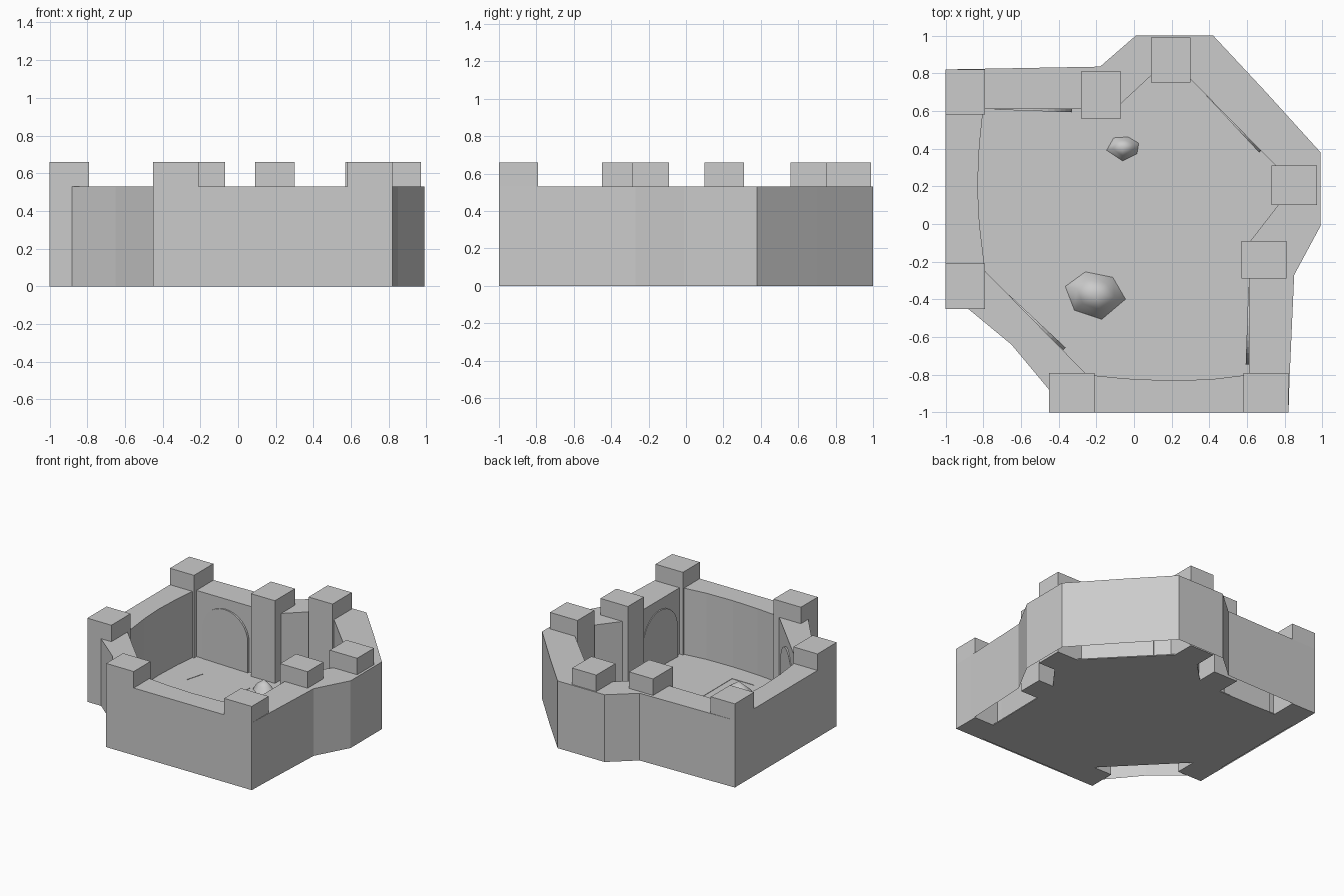
import bpy, bmesh, math
from mathutils import Matrix, Vector

old = bpy.data.objects.get("Cube")
if old:
    bpy.data.objects.remove(old, do_unlink=True)

stone = bpy.data.materials.new("grey_stone")
stone.use_nodes = True
GREY = (0.6, 0.6, 0.6, 1)
stone.diffuse_color = GREY
stone.node_tree.nodes["Principled BSDF"].inputs["Base Color"].default_value = GREY

WALL, TOWER, FLOOR = 0.53, 0.66, 0.008


def finish(name, bm, fix=True):
    if fix:
        bmesh.ops.recalc_face_normals(bm, faces=bm.faces)
    mesh = bpy.data.meshes.new(name)
    bm.to_mesh(mesh)
    bm.free()
    mesh.materials.append(stone)
    ob = bpy.data.objects.new(name, mesh)
    bpy.context.collection.objects.link(ob)
    return ob


def slab(name, outline, z0, z1):
    """Closed prism over a flat outline."""
    bm = bmesh.new()
    face = bm.faces.new([bm.verts.new((x, y, z0)) for x, y in outline])
    ext = bmesh.ops.extrude_face_region(bm, geom=[face])["geom"]
    tops = [v for v in ext if isinstance(v, bmesh.types.BMVert)]
    bmesh.ops.translate(bm, verts=tops, vec=(0, 0, z1 - z0))
    return finish(name, bm)


def wall(name, outer, inner):
    """Open-bottomed wall: outer skin, inner skin and a flat top."""
    bm = bmesh.new()
    rows = []
    for chain in (outer, inner):
        low = [bm.verts.new((x, y, 0)) for x, y in chain]
        high = [bm.verts.new((x, y, WALL)) for x, y in chain]
        for i in range(len(chain) - 1):
            bm.faces.new((low[i], low[i + 1], high[i + 1], high[i]))
        rows.append(high)
    bm.faces.new(rows[0] + rows[1][::-1])
    return finish(name, bm)


# Walls, clockwise from the north-west corner
wall("back_wall", [(-1, .82), (-.18, .835)], [(-.8, .61), (-.1, .61)])
wall("back_bay_wall", [(-.18, .835), (.01, 1), (.2, 1)], [(-.1, .61), (.19, .88)])
wall("back_left_wall", [(.2, 1), (.42, 1), (.7, .7), (.99, .38), (.99, .2)],
     [(.19, .88), (.85, .21)])
wall("left_bay_wall", [(.99, .2), (.99, -.01), (.85, -.27)], [(.85, .21), (.61, -.1)])
wall("left_wall", [(.85, -.27), (.825, -.83), (.82, -1)], [(.61, -.1), (.61, -.8)])
wall("front_wall", [(.82, -1), (-.45, -1)],
     [(.61, -.8), (.4, -.825), (.17, -.83), (-.05, -.82), (-.25, -.8)])
wall("front_right_wall",
     [(-.45, -1), (-.45, -.88), (-.65, -.64), (-.88, -.45), (-1, -.45)],
     [(-.25, -.8), (-.79, -.25)])
wall("right_wall", [(-1, -.45), (-1, .82)],
     [(-.79, -.25), (-.82, 0), (-.83, .2), (-.82, .42), (-.8, .61)])

# Square towers: centre and size on plan
towers = {
    "back_right": (-.895, .70, .21, .24), "back_inner": (-.175, .685, .21, .25),
    "back_bay": (.195, .87, .21, .24), "left_bay": (.85, .205, .24, .21),
    "left_inner": (.69, -.19, .24, .20), "front_left": (.70, -.895, .24, .21),
    "front_right": (-.33, -.895, .24, .21), "right_front": (-.895, -.33, .21, .24),
}
for name, (x, y, w, d) in towers.items():
    a, b = w / 2, d / 2
    slab(name + "_tower", [(x - a, y - b), (x + a, y - b), (x + a, y + b), (x - a, y + b)],
         0, TOWER)

# Floor
slab("floor", [(-.99, .62), (-.1, .62), (.2, .92), (.9, .2), (.66, -.12), (.65, -.8),
               (.81, -.99), (-.44, -.99), (-.26, -.82), (-.81, -.26), (-.99, -.44)],
     0, FLOOR)

# Thin plates lying on the floor
slab("path_plate", [(-.71, .39), (-.58, .39), (-.62, .245), (.58, .245), (.585, .13),
                    (.48, 0), (.42, -.17), (.4, -.7), (-.08, -.7), (-.13, -.66),
                    (.06, -.66), (.06, -.13), (-.46, -.13), (-.46, -.31), (-.7, -.1)],
     FLOOR, FLOOR + .003)
slab("puddle_plate", [(.06, .53), (.15, .61), (.26, .6), (.33, .53), (.4, .47),
                      (.3, .46), (.22, .41), (.1, .42), (.1, .5)], FLOOR, FLOOR + .003)
slab("small_plate", [(-.2, .38), (-.17, .39), (-.17, .34), (-.19, .35)], FLOOR, FLOOR + .003)


# Arched doors, each slightly ajar
def door(name, x, y, turn, ajar):
    r, spring = .205, .245
    pts = [(-r, 0)] + [(-r * math.cos(math.pi * i / 16), spring + r * math.sin(math.pi * i / 16))
                       for i in range(17)] + [(r, 0)]
    ob = slab(name, pts, -.01, .008)
    stand = Matrix.Rotation(math.pi / 2, 4, 'X')
    spin = Matrix.Rotation(math.radians(turn + ajar), 4, 'Z')
    ob.data.transform(Matrix.Translation((x, y, 0)) @ spin @ stand)


door("back_door", -.535, .608, 0, -2)
door("back_left_door", .53, .535, -45, -2)
door("left_door", .608, -.54, -90, -2)
door("front_right_door", -.518, -.522, 135, 2)


# Rough faceted boulders with soft shading
def boulder(name, outline, peak):
    bm = bmesh.new()
    tip = Vector(peak)
    base = [bm.verts.new((x, y, 0)) for x, y in outline]
    mid = [bm.verts.new(v.co.lerp(tip, .4) + Vector((0, 0, tip.z * .2))) for v in base]
    top = bm.verts.new(tip)
    n = len(base)
    for i in range(n):
        j = (i + 1) % n
        bm.faces.new((base[i], base[j], mid[j], mid[i]))
        bm.faces.new((mid[i], mid[j], top))
    bm.faces.new(base[::-1])
    for f in bm.faces:
        f.smooth = len(f.verts) < 5
    finish(name, bm)


boulder("large_boulder", [(-.37, -.33), (-.26, -.25), (-.11, -.28), (-.04, -.4),
                          (-.17, -.51), (-.32, -.46)], (-.2, -.37, .17))
boulder("small_boulder", [(-.15, .39), (-.11, .46), (-.03, .465), (.03, .43),
                          (.02, .37), (-.06, .33)], (-.06, .41, .1))
